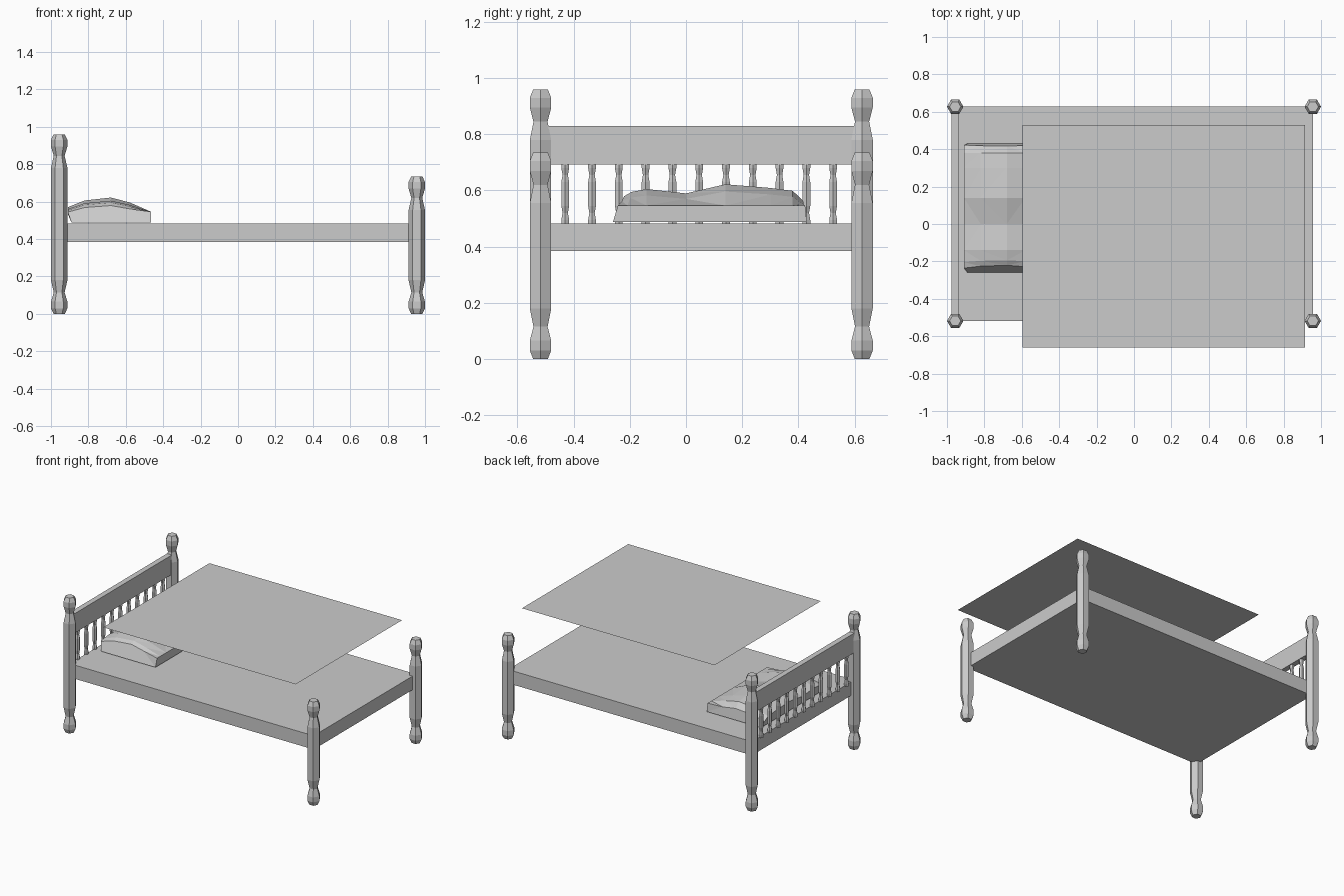
import bpy, bmesh
from math import cos, sin, pi

if "Cube" in bpy.data.objects:
    bpy.data.objects.remove(bpy.data.objects["Cube"])


def make(name, verts, faces, triangulate=False):
    bm = bmesh.new()
    vs = [bm.verts.new(v) for v in verts]
    for f in faces:
        bm.faces.new([vs[i] for i in f])
    if triangulate:
        bmesh.ops.triangulate(bm, faces=bm.faces[:])
    if len(bm.faces) > 1:
        bmesh.ops.recalc_face_normals(bm, faces=bm.faces[:])
    me = bpy.data.meshes.new(name)
    bm.to_mesh(me)
    bm.free()
    ob = bpy.data.objects.new(name, me)
    bpy.context.collection.objects.link(ob)
    return ob


def loft(name, rings, triangulate=False):
    """Skin equal-length closed rings and cap both ends."""
    n = len(rings[0])
    faces = [[r * n + i, r * n + (i + 1) % n, (r + 1) * n + (i + 1) % n, (r + 1) * n + i]
             for r in range(len(rings) - 1) for i in range(n)]
    last = (len(rings) - 1) * n
    faces += [list(range(n))[::-1], list(range(last, last + n))]
    return make(name, [v for ring in rings for v in ring], faces, triangulate)


def turned(name, x, y, profile):
    """Six-sided turned piece from (radius, z) pairs."""
    return loft(name, [[(x + r * cos(i * pi / 3), y + r * sin(i * pi / 3), z)
                        for i in range(6)] for r, z in profile])


def box(name, x0, x1, y0, y1, z0, z1):
    return loft(name, [[(x0, y0, z), (x1, y0, z), (x1, y1, z), (x0, y1, z)] for z in (z0, z1)])


FRONT, BACK, END = -0.518, 0.627, 0.956

# Turned corner posts: the same foot and finial, mirrored about mid height
end_profile = [(0.030, 0), (0.044, 0.03), (0.044, 0.065), (0.029, 0.115), (0.044, 0.18)]
for x, height, label in ((-END, 0.96, "head"), (END, 0.735, "foot")):
    profile = end_profile + [(r, height - z) for r, z in reversed(end_profile)]
    for y, side in ((FRONT, "front"), (BACK, "back")):
        turned(f"{label}_post_{side}", x, y, profile)

# Bed base and headboard rail
box("bed_base", -END, END, FRONT, BACK, 0.385, 0.482)
box("headboard_rail", -0.976, -0.938, FRONT, BACK, 0.692, 0.83)

# Headboard spindles
half = [(0.016, 0.475), (0.016, 0.495), (0.011, 0.52), (0.016, 0.545)]
spindle = half + [(r, 1.175 - z) for r, z in reversed(half)]
for i in range(11):
    turned(f"spindle_{i + 1}", -END, -0.43 + i * 0.0954, spindle)

# Pillow: faceted cross-sections along y (base y, lean, height factor)
section = [(-0.89, 0), (-0.91, 0.08), (-0.82, 0.115), (-0.68, 0.13),
           (-0.58, 0.105), (-0.465, 0.058), (-0.465, 0)]
stations = [(-0.26, 0.3, 0.70), (-0.22, 0.2, 0.82), (-0.14, 0, 0.90), (0.0, 0, 0.78),
            (0.14, 0, 1.03), (0.30, 0, 0.93), (0.38, 0, 0.85), (0.43, -0.1, 0.58)]
loft("pillow", [[(x, y + lean * h, 0.488 + h * (k if 0.07 < h else 1))
                 for x, h in section] for y, lean, k in stations], True)

# Flat blanket sheet floating above the bed
make("blanket", [(-0.595, -0.66, 0.89), (0.915, -0.66, 0.89),
                 (0.915, 0.53, 0.89), (-0.595, 0.53, 0.89)], [(0, 1, 2, 3)])
